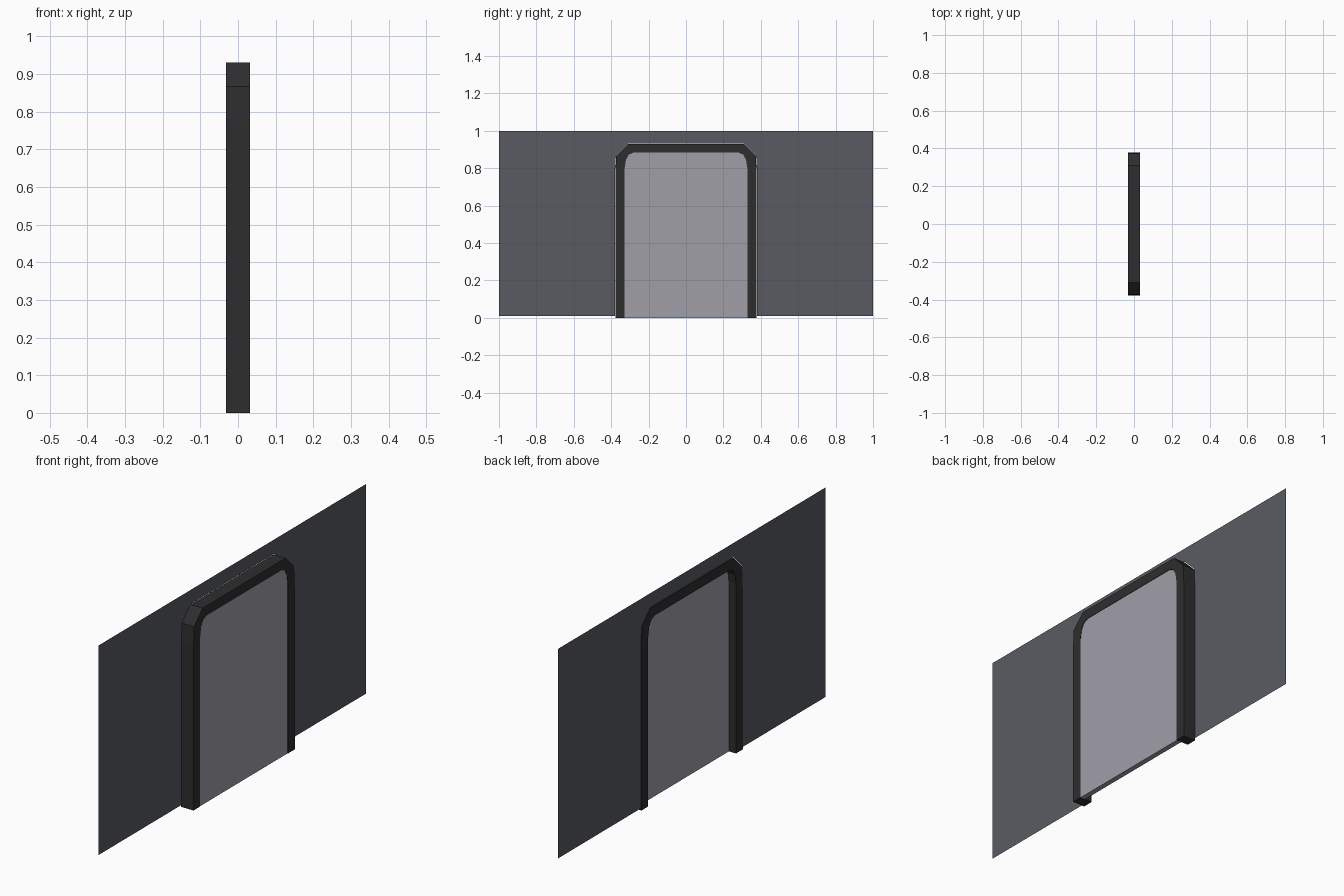
import bpy, bmesh

if "Cube" in bpy.data.objects:
    bpy.data.objects.remove(bpy.data.objects["Cube"])


def material(name, rgb):
    m = bpy.data.materials.new(name)
    m.diffuse_color = (*rgb, 1.0)
    m.use_nodes = True
    m.node_tree.nodes["Principled BSDF"].inputs["Base Color"].default_value = m.diffuse_color
    return m


dark = material("dark_trim", (0.027, 0.027, 0.027))
slate = material("slate_wall", (0.098, 0.105, 0.122))
pale = material("pale_door", (0.352, 0.342, 0.386))


def mirrored(half):
    """Half profile (bottom to top, +y side) completed on the -y side."""
    return half + [(-y, z) for y, z in reversed(half)]


def slab(name, profile, x0, x1, mat):
    """Flat y-z profile at x0, extruded to x1 when they differ."""
    bm = bmesh.new()
    face = bm.faces.new([bm.verts.new((x0, y, z)) for y, z in profile])
    face.normal_update()
    if x1 != x0:
        made = bmesh.ops.extrude_face_region(bm, geom=[face], use_keep_orig=True)["geom"]
        for v in made:
            if isinstance(v, bmesh.types.BMVert):
                v.co.x = x1
        bmesh.ops.recalc_face_normals(bm, faces=bm.faces)
    elif face.normal.x < 0:
        face.normal_flip()
    me = bpy.data.meshes.new(name)
    bm.to_mesh(me)
    bm.free()
    me.materials.append(mat)
    ob = bpy.data.objects.new(name, me)
    bpy.context.collection.objects.link(ob)
    return ob


outer = mirrored([(0.378, 0), (0.378, 0.77), (0.373, 0.867), (0.31, 0.93)])
inner = mirrored([(0.328, 0), (0.328, 0.80), (0.321, 0.845), (0.306, 0.872), (0.28, 0.884)])

# Door surround: chamfered outside, softly rounded inside
slab("door_frame", outer + inner[::-1], -0.032, 0.032, dark)

# Door panel, close to the front of the surround
slab("door_panel", inner, 0.005, 0.030, pale)

# Thin wall sheet at the back, cut around the surround
hole = [(y * 1.005, max(z * 1.003, 0.01)) for y, z in outer]
rim = [(1, 0.01), (1, 1), (-1, 1), (-1, 0.01)]
slab("wall_sheet", rim + hole[::-1], -0.030, -0.030, slate)
